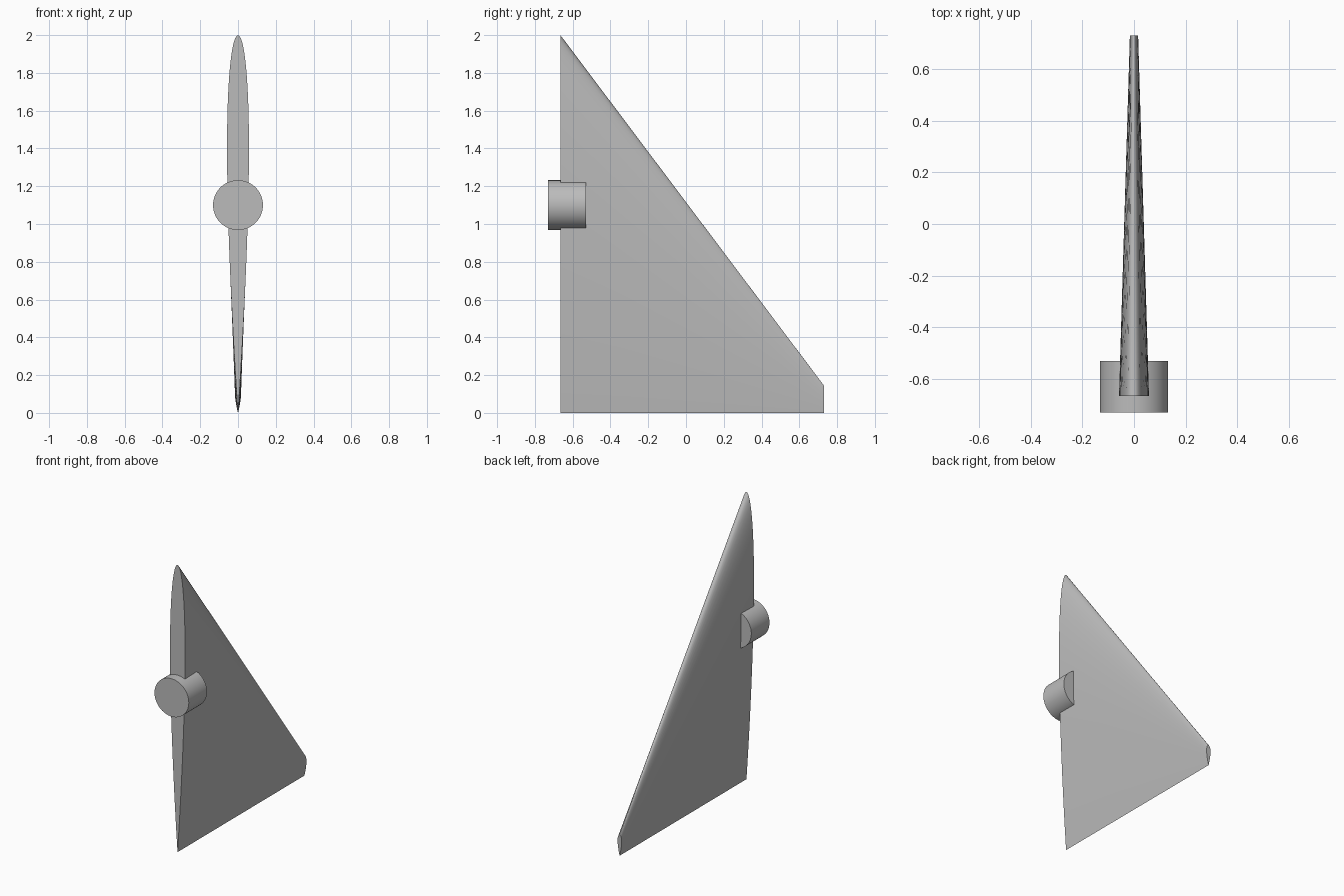
import bpy
import bmesh
import math

cube = bpy.data.objects.get("Cube")
if cube:
    bpy.data.objects.remove(cube, do_unlink=True)

grey = bpy.data.materials.new("plain_grey")
grey.use_nodes = True
grey.diffuse_color = (0.5, 0.5, 0.5, 1)
grey.node_tree.nodes["Principled BSDF"].inputs["Base Color"].default_value = (0.5, 0.5, 0.5, 1)


def finish(obj):
    obj.data.materials.append(grey)
    bpy.ops.object.select_all(action="DESELECT")
    obj.select_set(True)
    bpy.context.view_layer.objects.active = obj
    bpy.ops.object.shade_smooth_by_angle(angle=math.radians(35))


def half_thickness(t):
    """Symmetric aerofoil, peak 1, t runs from leading edge to trailing edge."""
    return 2 * (1.4845 * math.sqrt(t) - 0.63 * t - 1.758 * t**2
                + 1.4215 * t**3 - 0.518 * t**4)


def section(bm, y, chord, half_width, steps=32):
    """Closed aerofoil ring, leading edge on top and trailing edge at z = 0."""
    ring = []
    for i in range(2 * steps):
        angle = math.pi * i / steps
        t = (1 - math.cos(angle)) / 2
        side = 1 if i < steps else -1
        x = 0 if i in (0, steps) else side * half_width * half_thickness(t)
        ring.append(bm.verts.new((x, y, chord * (1 - t))))
    return ring


# Tapered fin lofted between root and tip sections
bm = bmesh.new()
root = section(bm, -0.665, 2.0, 0.058)
tip = section(bm, 0.73, 0.145, 0.016)
for i in range(len(root)):
    j = (i + 1) % len(root)
    bm.faces.new((root[i], root[j], tip[j], tip[i]))
bm.faces.new(root)
bm.faces.new(tip)
bmesh.ops.recalc_face_normals(bm, faces=bm.faces)
mesh = bpy.data.meshes.new("fin")
bm.to_mesh(mesh)
bm.free()
fin = bpy.data.objects.new("fin", mesh)
bpy.context.collection.objects.link(fin)
finish(fin)

# Round mounting peg through the root
bpy.ops.mesh.primitive_cylinder_add(vertices=64, radius=0.132, depth=0.2,
                                    location=(0, -0.63, 1.1),
                                    rotation=(math.pi / 2, 0, 0))
peg = bpy.context.object
peg.name = "mounting_peg"
finish(peg)
